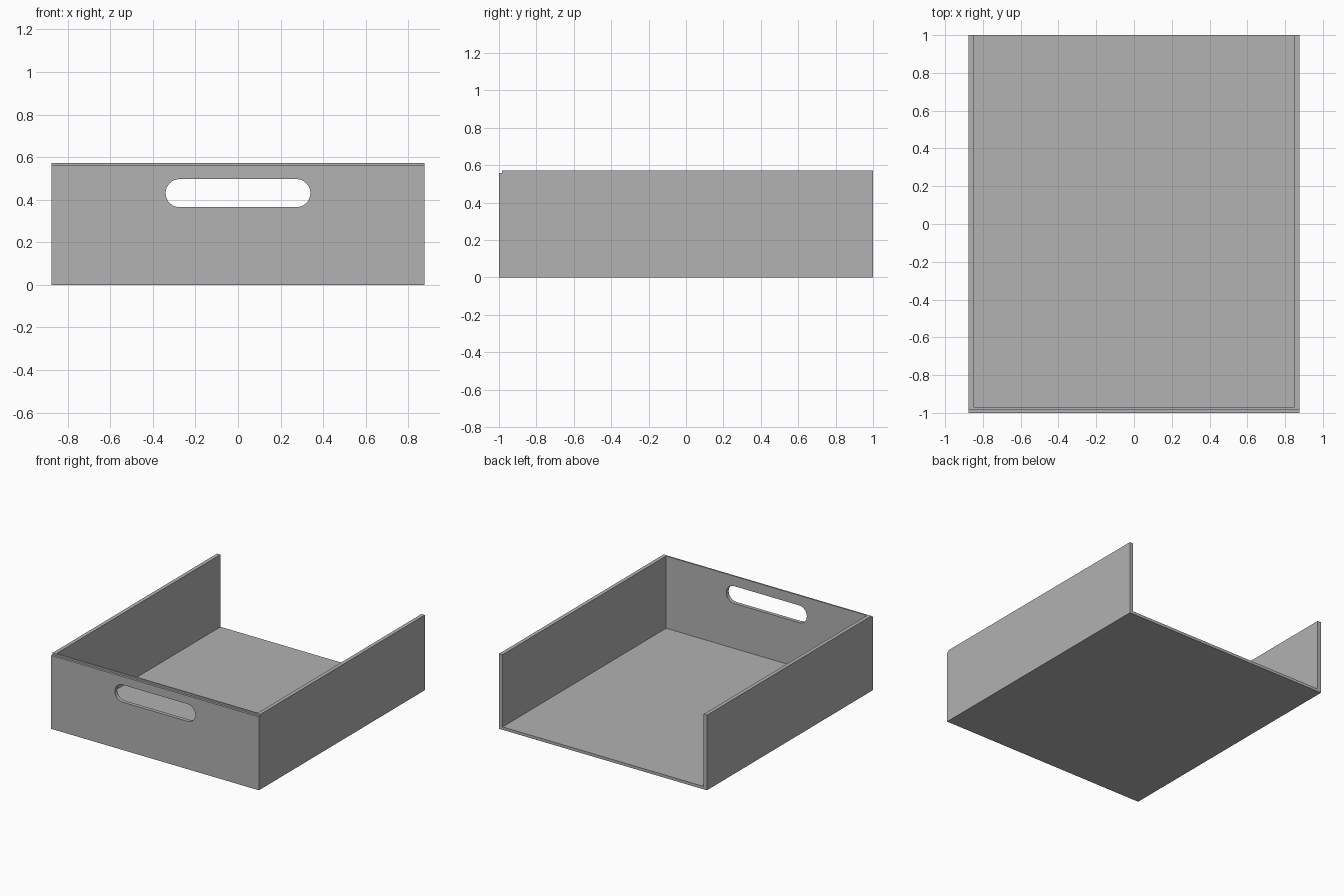
import bpy, bmesh, math
from mathutils import Vector

W, H = 0.877, 0.573          # half width and full height
T, FLOOR = 0.029, 0.022      # wall and floor thickness
FRONT, BACK = -1.0, 1.0
STEP_Y, STEP_Z = -0.983, 0.56

old = bpy.data.objects.get("Cube")
if old:
    bpy.data.objects.remove(old, do_unlink=True)

grey = bpy.data.materials.new("mid_grey")
grey.use_nodes = True
grey.diffuse_color = (0.445, 0.445, 0.445, 1)
grey.node_tree.nodes["Principled BSDF"].inputs["Base Color"].default_value = grey.diffuse_color


def extrude_profile(name, points, offset):
    """Fill a closed 3D profile and extrude it into a solid."""
    bm = bmesh.new()
    face = bm.faces.new([bm.verts.new(p) for p in points])
    new = bmesh.ops.extrude_face_region(bm, geom=[face], use_keep_orig=True)["geom"]
    moved = [g for g in new if isinstance(g, bmesh.types.BMVert)]
    bmesh.ops.translate(bm, verts=moved, vec=Vector(offset))
    bmesh.ops.recalc_face_normals(bm, faces=bm.faces)
    mesh = bpy.data.meshes.new(name)
    bm.to_mesh(mesh)
    bm.free()
    mesh.materials.append(grey)
    obj = bpy.data.objects.new(name, mesh)
    bpy.context.collection.objects.link(obj)
    return obj


# U-shaped tray: floor and two side walls, open at the back
right_half = [(W, 0), (W, H), (W - T, H), (W - T, FLOOR)]
outline = right_half + [(-x, z) for x, z in reversed(right_half)]
inner_y = FRONT + T
extrude_profile("tray_floor_and_sides", [(x, inner_y, z) for x, z in outline],
                (0, BACK - inner_y, 0))

# Front panel with a small step along its top edge
side = [(FRONT, 0), (inner_y, 0), (inner_y, H), (STEP_Y, H), (STEP_Y, STEP_Z), (FRONT, STEP_Z)]
panel = extrude_profile("front_panel", [(-W, y, z) for y, z in side], (2 * W, 0, 0))

# Rounded handle slot
R, REACH, SLOT_Z, SEG = 0.066, 0.34, 0.431, 16
slot = []
for sign in (1, -1):
    for i in range(SEG + 1):
        a = -math.pi / 2 + math.pi * i / SEG
        slot.append((sign * (REACH - R + R * math.cos(a)), FRONT - 0.1,
                     SLOT_Z + sign * R * math.sin(a)))
cutter = extrude_profile("handle_slot_cutter", slot, (0, 0.3, 0))
cutter.hide_render = True
cutter.hide_viewport = True

cut = panel.modifiers.new("handle_slot", 'BOOLEAN')
cut.operation = 'DIFFERENCE'
cut.solver = 'EXACT'
cut.object = cutter

# Apply the cut and discard the cutter
graph = bpy.context.evaluated_depsgraph_get()
cut_mesh = bpy.data.meshes.new_from_object(panel.evaluated_get(graph))
panel.modifiers.clear()
panel.data = cut_mesh
bpy.data.objects.remove(cutter, do_unlink=True)

# Soften only the curved slot ends
bpy.ops.object.select_all(action='DESELECT')
panel.select_set(True)
bpy.context.view_layer.objects.active = panel
bpy.ops.object.shade_smooth_by_angle(angle=math.radians(30))
